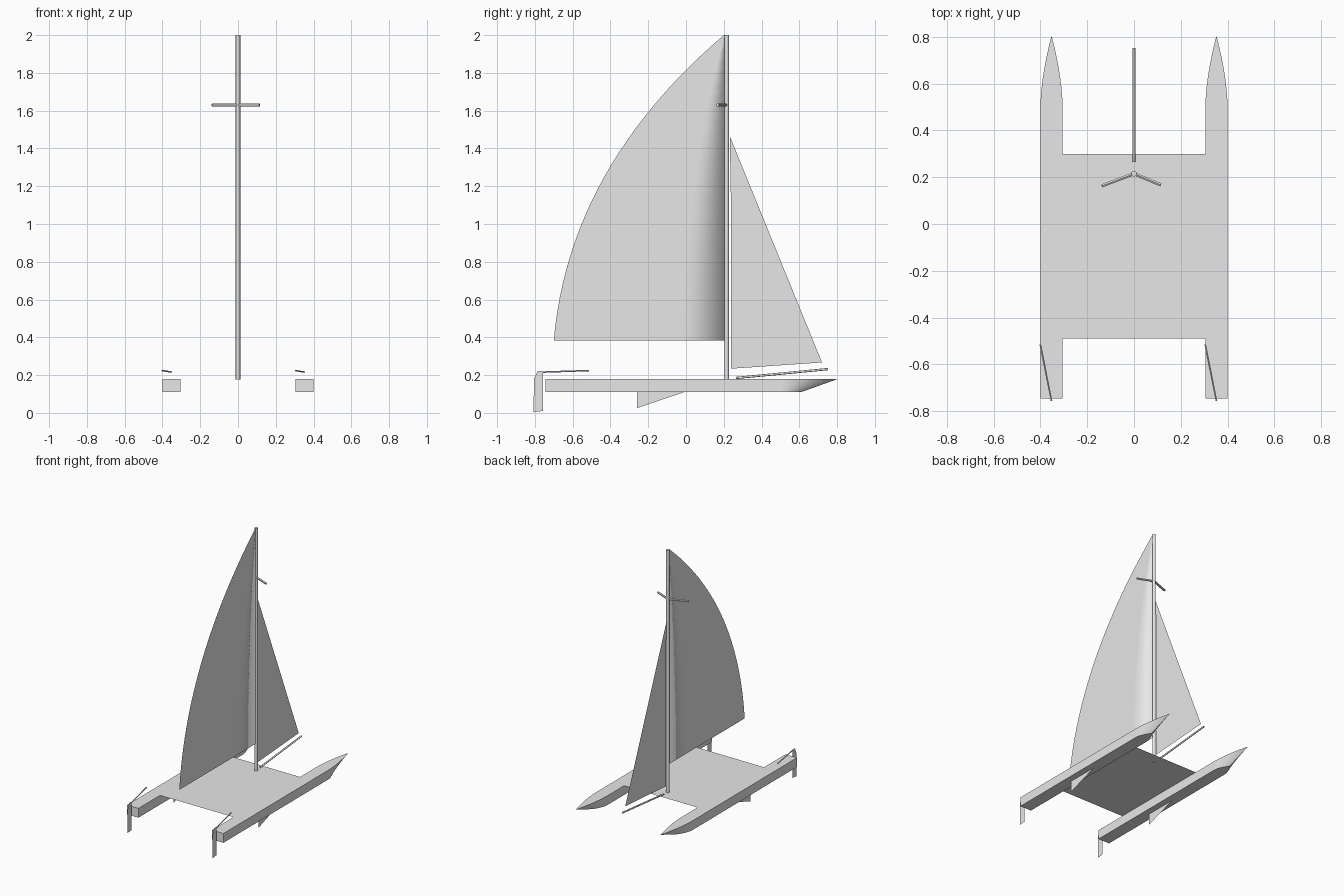
import bpy
import bmesh
import math
from mathutils import Vector

cube = bpy.data.objects.get("Cube")
if cube:
    bpy.data.objects.remove(cube, do_unlink=True)

grey = bpy.data.materials.new("plain_grey")
grey.use_nodes = True
grey.diffuse_color = (0.8, 0.8, 0.8, 1)
grey.node_tree.nodes["Principled BSDF"].inputs["Base Color"].default_value = (0.8, 0.8, 0.8, 1)


def finish(name, bm, smooth_angle=None, fix_normals=True):
    if fix_normals:
        bmesh.ops.recalc_face_normals(bm, faces=bm.faces)
    mesh = bpy.data.meshes.new(name)
    bm.to_mesh(mesh)
    bm.free()
    mesh.materials.append(grey)
    obj = bpy.data.objects.new(name, mesh)
    bpy.context.collection.objects.link(obj)
    if smooth_angle:
        bpy.ops.object.select_all(action='DESELECT')
        obj.select_set(True)
        bpy.context.view_layer.objects.active = obj
        bpy.ops.object.shade_smooth_by_angle(angle=math.radians(smooth_angle))
    return obj


def sheet(name, points):
    bm = bmesh.new()
    bm.faces.new([bm.verts.new(p) for p in points])
    return finish(name, bm, fix_normals=False)


def side_sheet(name, x, profile):
    return sheet(name, [(x, y, z) for y, z in profile])


def rod(name, start, end, radius, sides=8):
    a, b = Vector(start), Vector(end)
    bm = bmesh.new()
    bmesh.ops.create_cone(bm, cap_ends=True, segments=sides, radius1=radius,
                          radius2=radius, depth=(b - a).length)
    turn = (b - a).to_track_quat('Z', 'Y')
    for v in bm.verts:
        v.co = turn @ v.co + (a + b) / 2
    return finish(name, bm, 50)


HULL_X, HALF, DECK_Z, KEEL_Z = 0.3525, 0.0475, 0.18, 0.11
STERN, SHOULDER, TIP, KEEL_TIP = -0.745, 0.5, 0.805, 0.61


def hull(name, x):
    # Outline of one level: square stern, curved pointed bow
    def level(bow_y, z):
        steps = 10
        side = [(HALF * (1 - (i / steps) ** 1.7),
                 SHOULDER + (bow_y - SHOULDER) * i / steps) for i in range(steps)]
        right = [(HALF, STERN)] + side
        left = [(-w, y) for w, y in reversed(right)]
        return [(x + w, y, z) for w, y in right + [(0, bow_y)] + left]

    bm = bmesh.new()
    top = [bm.verts.new(p) for p in level(TIP, DECK_Z)]
    bottom = [bm.verts.new(p) for p in level(KEEL_TIP, KEEL_Z)]
    bm.faces.new(top)
    bm.faces.new(bottom[::-1])
    n = len(top)
    for i in range(n):
        j = (i + 1) % n
        bm.faces.new((top[i], bottom[i], bottom[j], top[j]))
    finish(name, bm, 30)


# Hulls with rudders, tillers and daggerboards
for label, s in (("left", 1), ("right", -1)):
    x = s * HULL_X
    hull(label + "_hull", x)
    side_sheet(label + "_rudder", x, [(-0.807, 0.005), (-0.757, 0.01), (-0.757, 0.223),
                                      (-0.785, 0.223), (-0.805, 0.18)])
    side_sheet(label + "_daggerboard", x, [(-0.26, 0.11), (-0.26, 0.025), (-0.01, 0.11)])
    rod(label + "_tiller", (x, -0.757, 0.216), (x - 0.048, -0.515, 0.224), 0.004, 6)

# Deck
inner = HULL_X - HALF
sheet("deck", [(-inner, -0.49, DECK_Z), (inner, -0.49, DECK_Z),
               (inner, 0.3, DECK_Z), (-inner, 0.3, DECK_Z)])

# Mast, spreaders and bowsprit
MAST_Y = 0.215
rod("mast", (0, MAST_Y, 0.178), (0, MAST_Y, 2.0), 0.012, 16)
rod("left_spreader", (0, MAST_Y, 1.63), (0.115, 0.167, 1.63), 0.008, 6)
rod("right_spreader", (0, MAST_Y, 1.63), (-0.138, 0.163, 1.63), 0.008, 6)
rod("bowsprit", (0, 0.265, 0.185), (0, 0.752, 0.232), 0.006)


# Mainsail with a curved trailing edge and a narrow fold inside the mast
def mainsail():
    foot, bulge, head = Vector((-0.7, 0.384)), Vector((-0.62, 1.3)), Vector((0.2, 2.0))
    luff, rows = 0.208, 24
    bm = bmesh.new()
    grid = []
    for i in range(rows + 1):
        t = i / rows
        y, z = (1 - t) ** 2 * foot + 2 * t * (1 - t) * bulge + t * t * head
        inner_y = luff + (y - luff) * 0.25
        grid.append([bm.verts.new(p) for p in (
            (0.003, y, z), (0.003, inner_y, z), (0.003, luff, z), (-0.004, luff - 0.004, z))])
    for low, high in zip(grid, grid[1:]):
        for k in range(3):
            face = bm.faces.new((low[k], low[k + 1], high[k + 1], high[k]))
            face.smooth = True
    finish("mainsail", bm, fix_normals=False)


mainsail()

# Jib
side_sheet("jib", 0, [(0.237, 0.234), (0.72, 0.267), (0.232, 1.465), (0.238, 1.1)])
